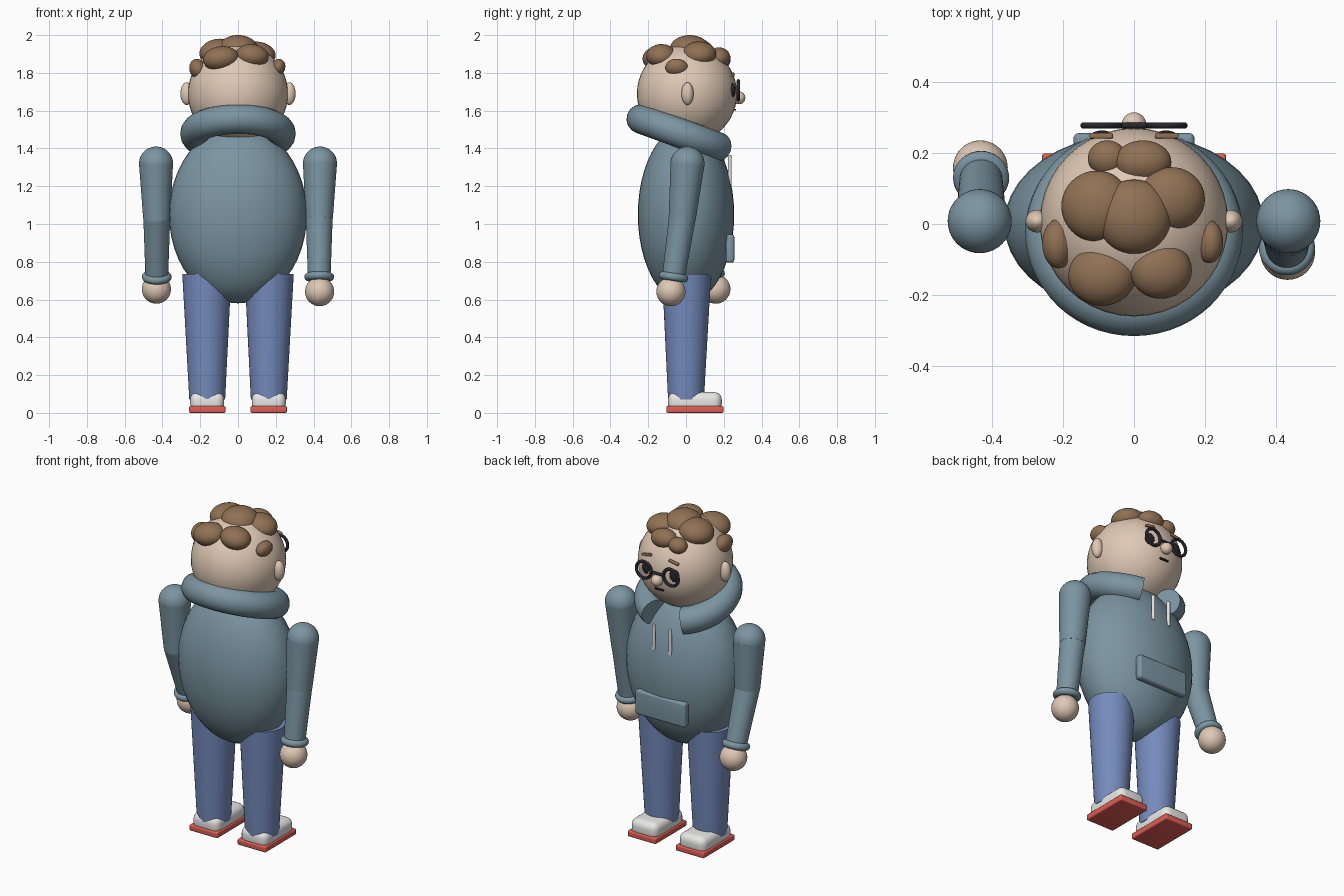
import bpy
import math
from mathutils import Vector

cube = bpy.data.objects.get("Cube")
if cube:
    bpy.data.objects.remove(cube, do_unlink=True)


def material(name, r, g, b):
    m = bpy.data.materials.new(name)
    m.use_nodes = True
    m.diffuse_color = (r, g, b, 1)
    m.node_tree.nodes["Principled BSDF"].inputs["Base Color"].default_value = (r, g, b, 1)
    return m


TEAL = material("hoodie teal", 0.20, 0.30, 0.36)
SKIN = material("skin", 0.74, 0.58, 0.46)
HAIR = material("hair brown", 0.28, 0.165, 0.09)
DENIM = material("denim blue", 0.18, 0.26, 0.51)
WHITE = material("shoe white", 0.80, 0.80, 0.79)
RED = material("sole red", 0.75, 0.11, 0.09)
DARK = material("glasses black", 0.02, 0.02, 0.025)
CORD = material("cord white", 0.78, 0.78, 0.76)


def finish(name, mat, angle=35):
    """Name, colour and smooth the object just added."""
    ob = bpy.context.object
    ob.name = name
    ob.data.materials.append(mat)
    ob.data.shade_smooth()
    ob.data.set_sharp_from_angle(angle=math.radians(angle))
    return ob


def ball(name, mat, loc, size, tilt=(0, 0, 0)):
    bpy.ops.mesh.primitive_uv_sphere_add(segments=40, ring_count=24, radius=1,
                                         location=loc, rotation=tilt)
    bpy.context.object.scale = size
    return finish(name, mat)


def limb(name, mat, start, end, r_start, r_end):
    a, b = Vector(start), Vector(end)
    turn = (b - a).to_track_quat('Z', 'Y').to_euler()
    bpy.ops.mesh.primitive_cone_add(vertices=40, radius1=r_start, radius2=r_end,
                                    depth=(b - a).length, location=(a + b) / 2, rotation=turn)
    return finish(name, mat)


def ring(name, mat, loc, major, minor, axis):
    turn = Vector(axis).to_track_quat('Z', 'Y').to_euler()
    bpy.ops.mesh.primitive_torus_add(major_segments=40, minor_segments=14, location=loc,
                                     rotation=turn, major_radius=major, minor_radius=minor)
    return finish(name, mat)


def block(name, mat, loc, size, bevel, tilt=(0, 0, 0)):
    bpy.ops.mesh.primitive_cube_add(size=1, location=loc, rotation=tilt)
    ob = bpy.context.object
    ob.scale = size
    bpy.ops.object.transform_apply(location=False, rotation=False, scale=True)
    mod = ob.modifiers.new("rounding", 'BEVEL')
    mod.width = bevel
    mod.segments = 5
    return finish(name, mat, 95)


# Body and head
ball("torso", TEAL, (0, 0, 1.05), (0.365, 0.255, 0.47))
ball("head", SKIN, (0, 0.005, 1.69), (0.265, 0.265, 0.265))
ball("nose", SKIN, (0, 0.28, 1.668), (0.034, 0.034, 0.034))
block("mouth", DARK, (0, 0.259, 1.605), (0.06, 0.012, 0.01), 0.003)

# Hood collar: a tilted ring left open under the chin
curve = bpy.data.curves.new("hood", 'CURVE')
curve.dimensions = '3D'
curve.bevel_depth = 0.078
curve.bevel_resolution = 6
curve.use_fill_caps = True
steps, gap = 48, math.radians(25)
spline = curve.splines.new('POLY')
spline.points.add(steps)
for i, p in enumerate(spline.points):
    t = gap + (math.tau - 2 * gap) * i / steps
    p.co = (0.228 * math.sin(t), 0.228 * math.cos(t), 0, 1)
curve.materials.append(TEAL)
hood = bpy.data.objects.new("hood", curve)
hood.location = (0, -0.023, 1.478)
hood.rotation_euler.x = math.radians(-20)
bpy.context.collection.objects.link(hood)

# Curly hair clumps: x, y, z, half width, half depth, half height
clumps = [
    (0, 0.02, 1.928, 0.105, 0.105, 0.072),
    (-0.105, 0.05, 1.91, 0.1, 0.1, 0.07),
    (0.105, 0.07, 1.9, 0.095, 0.09, 0.065),
    (0.025, 0.175, 1.88, 0.08, 0.06, 0.055),
    (-0.075, 0.185, 1.865, 0.055, 0.05, 0.045),
    (-0.09, -0.145, 1.875, 0.095, 0.085, 0.066),
    (0.075, -0.13, 1.89, 0.088, 0.08, 0.062),
    (-0.212, -0.055, 1.82, 0.045, 0.07, 0.055),
    (0.212, -0.05, 1.83, 0.038, 0.06, 0.045),
]
for i, c in enumerate(clumps):
    ball(f"hair_clump_{i + 1}", HAIR, c[:3], c[3:], (0, c[0] * 1.5, 0))

# Pocket on the belly
block("pocket", TEAL, (0, 0.233, 0.87), (0.34, 0.045, 0.15), 0.015)
ring_height = 1.708
limb("glasses_bridge", DARK, (-0.04, 0.277, ring_height), (0.04, 0.277, ring_height), 0.008, 0.008)

# Paired parts; the figure looks toward +y, so its own left is -x
for side, s, elbow_y, wrist_y, hand_y, hand_z in (("left", -1, 0.02, 0.13, 0.158, 0.655),
                                                  ("right", 1, -0.02, -0.066, -0.08, 0.642)):
    # Face
    ball(side + "_ear", SKIN, (s * 0.272, 0.008, 1.69), (0.033, 0.032, 0.06))
    ball(side + "_eye", DARK, (s * 0.09, 0.245, ring_height), (0.034, 0.018, 0.038))
    ring(side + "_glasses_rim", DARK, (s * 0.092, 0.277, ring_height), 0.05, 0.009, (0, 1, 0))
    block(side + "_eyebrow", HAIR, (s * 0.092, 0.248, 1.79), (0.066, 0.016, 0.015), 0.005,
          (0, math.radians(10 * s), 0))

    # Drawstring
    limb(side + "_drawstring", CORD, (s * 0.055, 0.232, 1.21), (s * 0.055, 0.232, 1.365), 0.01, 0.01)

    # Arm
    shoulder = (s * 0.434, 0.008, 1.32)
    elbow = (s * 0.43, elbow_y, 1.03)
    wrist = Vector((s * 0.43, wrist_y, 0.72))
    ball(side + "_shoulder", TEAL, shoulder, (0.09, 0.09, 0.09))
    limb(side + "_upper_arm", TEAL, shoulder, elbow, 0.09, 0.072)
    ball(side + "_elbow", TEAL, elbow, (0.071, 0.071, 0.071))
    limb(side + "_forearm", TEAL, elbow, wrist, 0.071, 0.06)
    ring(side + "_cuff", TEAL, wrist, 0.058, 0.021, wrist - Vector(elbow))
    ball(side + "_hand", SKIN, (s * 0.432, hand_y, hand_z), (0.077, 0.077, 0.077))

    # Leg and shoe
    limb(side + "_leg", DENIM, (s * 0.163, 0, 0.07), (s * 0.165, 0.003, 0.735), 0.095, 0.13)
    block(side + "_shoe", WHITE, (s * 0.163, 0.047, 0.0575), (0.18, 0.285, 0.105), 0.04)
    block(side + "_sole", RED, (s * 0.163, 0.047, 0.018), (0.192, 0.302, 0.036), 0.008)
